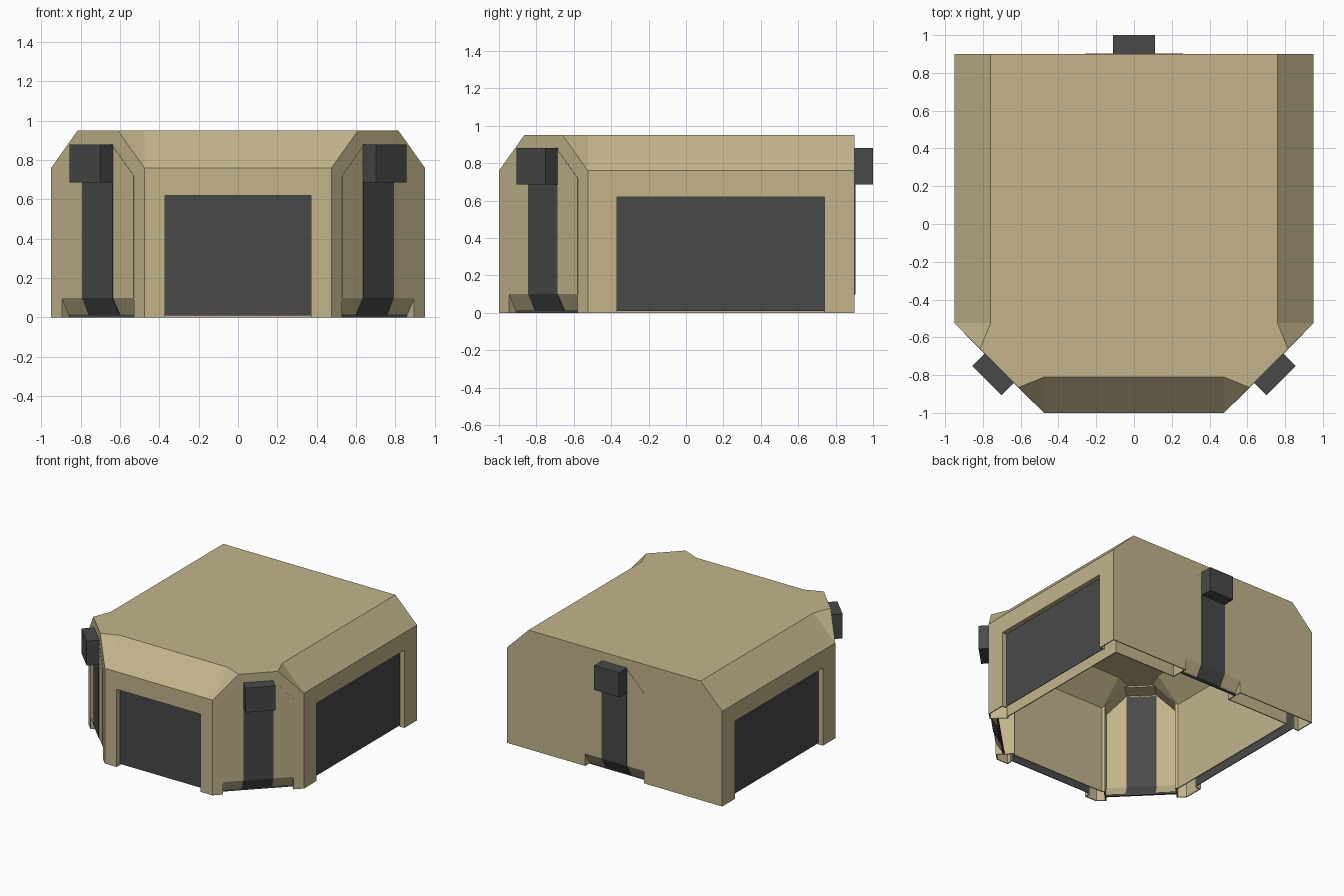
import bpy, bmesh, math
from mathutils import Matrix

if "Cube" in bpy.data.objects:
    bpy.data.objects.remove(bpy.data.objects["Cube"])


def material(name, rgb):
    m = bpy.data.materials.new(name)
    m.diffuse_color = (*rgb, 1)
    m.use_nodes = True
    m.node_tree.nodes["Principled BSDF"].inputs["Base Color"].default_value = m.diffuse_color
    return m


TAN = material("sand_tan", (0.54, 0.455, 0.26))
GREY = material("dark_grey", (0.066, 0.066, 0.066))


def make(name, verts, faces, mat, matrix=None):
    me = bpy.data.meshes.new(name)
    bm = bmesh.new()
    vs = [bm.verts.new(v) for v in verts]
    for f in faces:
        bm.faces.new([vs[i] for i in f])
    bmesh.ops.recalc_face_normals(bm, faces=bm.faces)
    if matrix:
        bm.transform(matrix)
    bm.to_mesh(me)
    bm.free()
    me.materials.append(mat)
    ob = bpy.data.objects.new(name, me)
    bpy.context.collection.objects.link(ob)
    return ob


def slab(name, rows, site, mat=TAN):
    """Stacked rows (z, half width, outer, inner) on a wall site (centre, outward)."""
    verts, faces = [], []
    for z, w, o, i in rows:
        verts += [(-w, o, z), (w, o, z), (w, i, z), (-w, i, z)]
    for r in range(len(rows) - 1):
        a = 4 * r
        for k in range(4):
            n = (k + 1) % 4
            faces.append((a + k, a + n, a + 4 + n, a + 4 + k))
    faces += [(0, 1, 2, 3), tuple(len(verts) - 4 + k for k in range(4))]
    (cx, cy), (ox, oy) = site
    mat4 = Matrix.Translation((cx, cy, 0)) @ Matrix.Rotation(math.atan2(-ox, oy), 4, 'Z')
    return make(name, verts, faces, mat, mat4)


def body(name, d, bottom, top, eave):
    """Hall volume with cut front corners and sloped eaves, walls inset by d."""
    a, b, f, back = 0.95 - d, 0.475 - 0.414 * d, 1 - d, 0.9 - d
    s, e = b + 0.05, eave
    half = [(b, -f, bottom), (a, -s, bottom), (a, back, bottom),
            (b, -f, e), (a, -s, e), (a, back, e),
            (b, -f + 0.19, top), (b + 0.135, -f + 0.135, top),
            (a - 0.135, -s - 0.135, top), (a - 0.19, -s, top), (a - 0.19, back, top)]
    verts = half + [(-x, y, z) for x, y, z in half]
    side = [(0, 1, 4, 8, 7, 3), (1, 2, 5, 4), (4, 5, 10, 9), (4, 9, 8), (3, 7, 6)]
    faces = side + [tuple(i + 11 for i in reversed(q)) for q in side]
    faces += [(0, 3, 14, 11), (3, 6, 17, 14), (2, 5, 10, 21, 16, 13),
              (0, 1, 2, 13, 12, 11), (6, 7, 8, 9, 10, 21, 20, 19, 18, 17)]
    return make(name, verts, faces, TAN)


def cut(target, cutter):
    cutter.hide_render = True
    mod = target.modifiers.new("cut", 'BOOLEAN')
    mod.operation = 'DIFFERENCE'
    mod.solver = 'EXACT'
    mod.object = cutter
    bpy.context.view_layer.objects.active = target
    bpy.ops.object.modifier_apply(modifier=mod.name)
    bpy.data.objects.remove(cutter)


# thin outer hall and inner lining with a hollow between, both open underneath
shell = body("hall_shell", 0, 0, 0.95, 0.76)
cut(shell, body("shell_cutter", 0.008, -0.1, 0.942, 0.756))
lining = body("inner_lining", 0.13, 0, 0.89, 0.71)
cut(lining, body("lining_cutter", 0.138, -0.1, 0.882, 0.706))

# recessed doors with reveals: front and both sides
doors = {"front": (((0, -1), (0, -1)), 0.37),
         "right": (((0.95, 0.185), (1, 0)), 0.555),
         "left": (((-0.95, 0.185), (-1, 0)), 0.555)}
for name, (site, w) in doors.items():
    hole = [(-0.1, w, 0.1, -0.08), (0.62, w, 0.1, -0.08)]
    cut(shell, slab("door_cutter", hole, site))
    frame = slab(name + "_door_frame", [(0, w + 0.008, -0.004, -0.045),
                                        (0.628, w + 0.008, -0.004, -0.045)], site)
    cut(frame, slab("frame_cutter", hole, site))
    slab(name + "_door", [(0.01, w, -0.04, -0.045), (0.62, w, -0.04, -0.045)], site, GREY)

# wall bays with an insert, strap, sill and block: back wall and both cut corners
r = math.sqrt(0.5)
bays = {"back": ((0, 0.9), (0, 1), 0.1),
        "right": ((0.7125, -0.7625), (r, -r), 0.094),
        "left": ((-0.7125, -0.7625), (-r, -r), 0.094)}
for name, (centre, out, reach) in bays.items():
    site = (centre, out)

    def arch(part, grow, o, i, low):
        return slab(part, [(low, 0.259 + grow, o, i), (0.72 + grow / 2, 0.259 + grow, o, i),
                           (0.87 + grow, 0.109 + grow / 2, o, i)], site)

    cut(shell, arch("bay_cutter", 0, 0.1, -0.2, -0.1))
    cut(lining, arch("bay_cutter", 0, 0.1, -0.25, -0.1))
    surround = arch(name + "_bay_reveal", 0.008, -0.004, -0.134, 0)
    cut(surround, arch("bay_cutter", 0, 0.1, -0.25, -0.1))
    slab(name + "_insert", [(0.015, 0.26, -0.05, -0.06), (0.10, 0.26, 0.002, -0.01),
                            (0.72, 0.26, 0.002, -0.01), (0.87, 0.11, 0.002, -0.01)], site)
    slab(name + "_sill", [(0, 0.258, -0.05, -0.065), (0.015, 0.258, -0.05, -0.065)], site, GREY)
    slab(name + "_strap", [(0.01, 0.11, -0.046, -0.064), (0.10, 0.11, 0.005, -0.014),
                           (0.86, 0.11, 0.005, -0.014)], site, GREY)
    slab(name + "_block", [(0.685, 0.11, reach, 0), (0.88, 0.11, reach, 0)], site, GREY)
